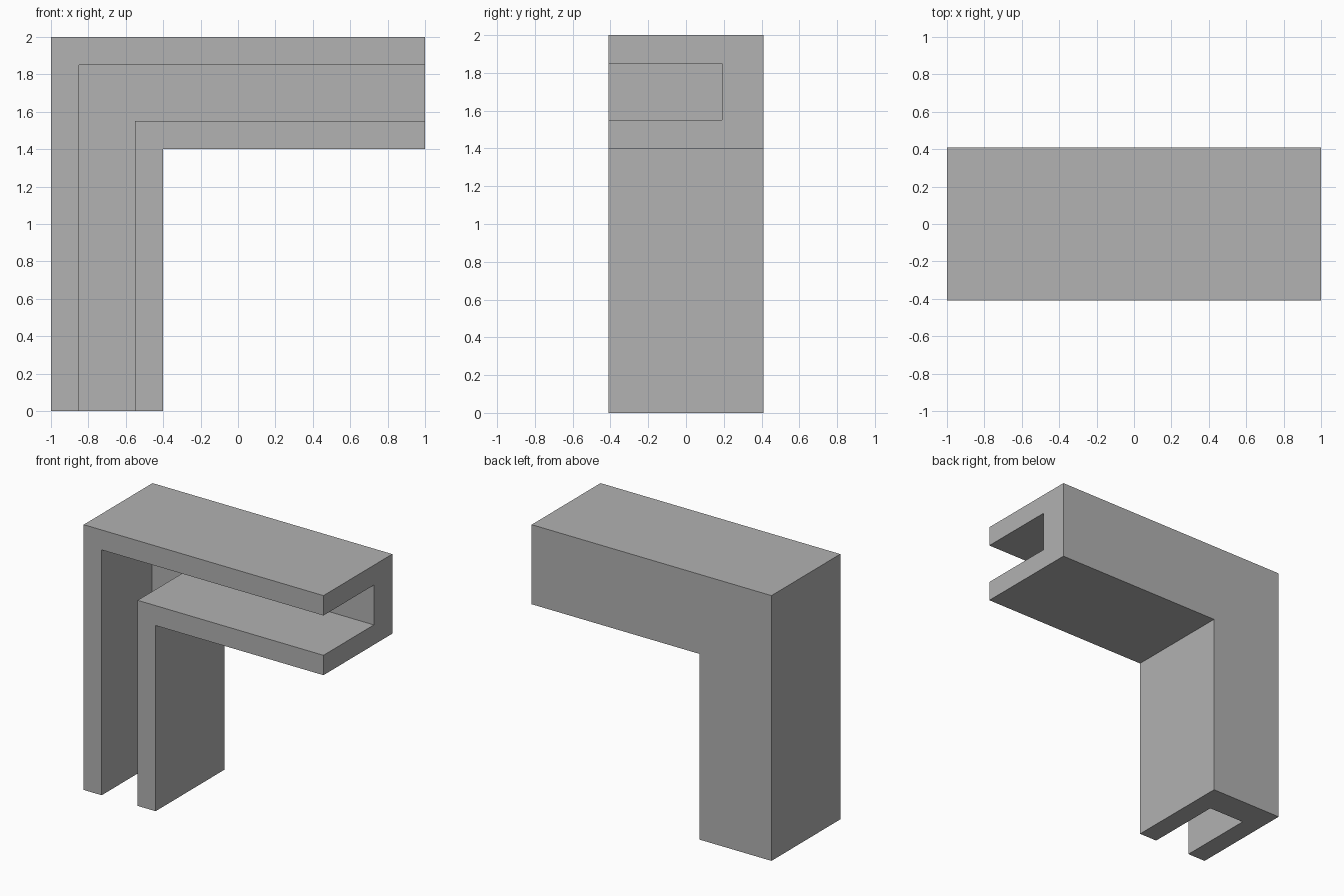
import bpy
import bmesh

cube = bpy.data.objects.get("Cube")
if cube:
    bpy.data.objects.remove(cube, do_unlink=True)

HALF_DEPTH = 0.41    # half the channel's depth along y
WIDTH = 0.6          # width of each arm
WALL = 0.15          # thickness of the two side walls
GROOVE_END = 0.19    # y of the groove floor

# Plain grey material
grey = bpy.data.materials.new("plain_grey")
grey.use_nodes = True
colour = (0.445, 0.445, 0.445, 1)
grey.diffuse_color = colour
grey.node_tree.nodes["Principled BSDF"].inputs["Base Color"].default_value = colour

# C-shaped cross-section: (distance in from the outer side, y)
section = [
    (0, -HALF_DEPTH), (WALL, -HALF_DEPTH),
    (WALL, GROOVE_END), (WIDTH - WALL, GROOVE_END),
    (WIDTH - WALL, -HALF_DEPTH), (WIDTH, -HALF_DEPTH),
    (WIDTH, HALF_DEPTH), (0, HALF_DEPTH),
]

# Sweep it up the leg, round the mitred corner and along the arm
bm = bmesh.new()
foot = [bm.verts.new((d - 1, y, 0)) for d, y in section]
corner = [bm.verts.new((d - 1, y, 2 - d)) for d, y in section]
tip = [bm.verts.new((1, y, 2 - d)) for d, y in section]
for lower, upper in ((foot, corner), (corner, tip)):
    for i in range(len(section)):
        j = (i + 1) % len(section)
        bm.faces.new((lower[i], lower[j], upper[j], upper[i]))
bm.faces.new(foot)
bm.faces.new(tip)

# Merge the flat faces across the mitre
bmesh.ops.recalc_face_normals(bm, faces=bm.faces)
bmesh.ops.dissolve_limit(bm, angle_limit=0.01, verts=bm.verts, edges=bm.edges)

mesh = bpy.data.meshes.new("corner_channel")
bm.to_mesh(mesh)
bm.free()
mesh.materials.append(grey)
channel = bpy.data.objects.new("corner_channel", mesh)
bpy.context.collection.objects.link(channel)
